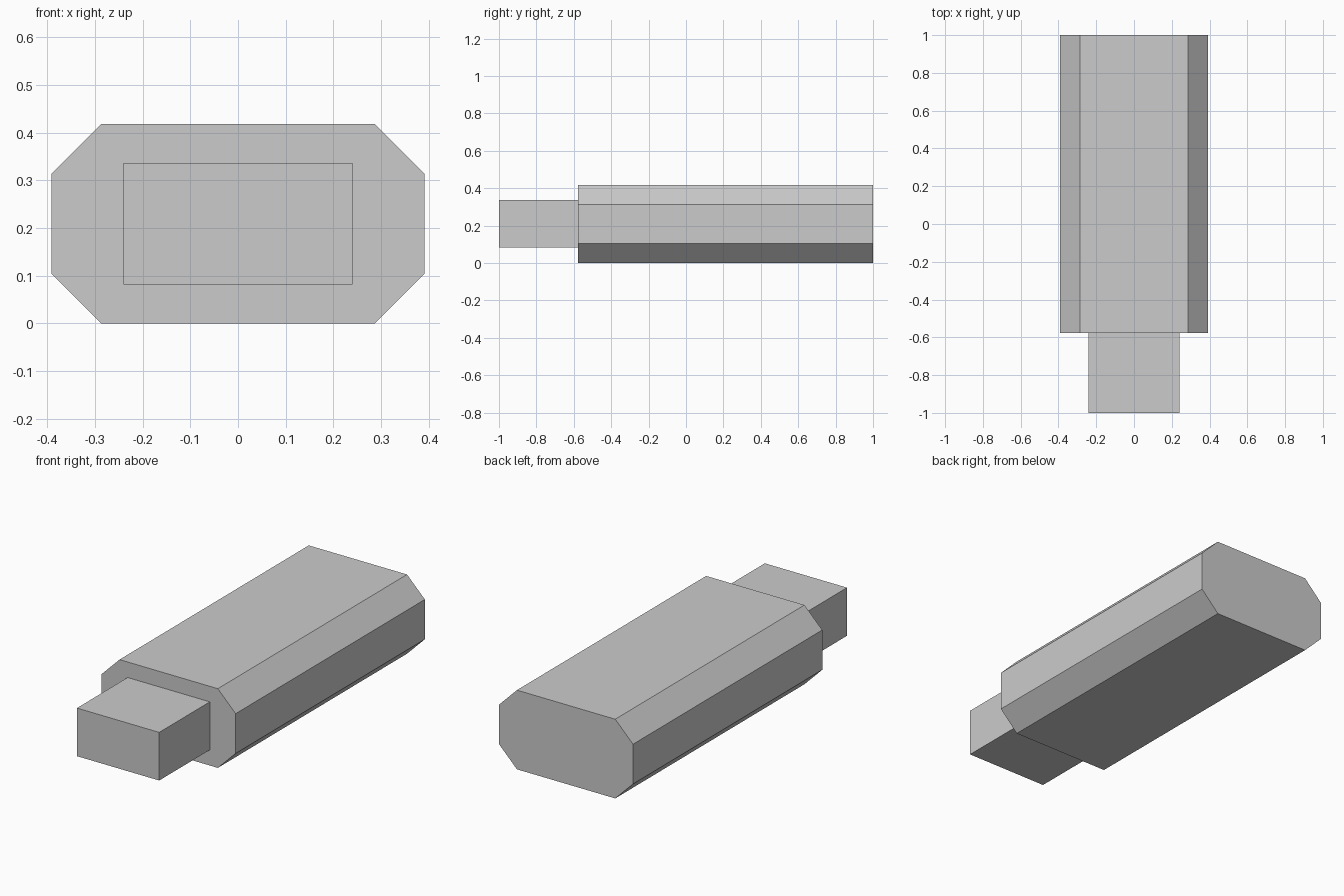
import bpy
import bmesh

cube = bpy.data.objects.get("Cube")
if cube:
    bpy.data.objects.remove(cube, do_unlink=True)

grey = bpy.data.materials.new("light grey")
grey.use_nodes = True
colour = (0.6, 0.6, 0.6, 1)
grey.diffuse_color = colour
grey.node_tree.nodes["Principled BSDF"].inputs["Base Color"].default_value = colour


def extrude_profile(name, profile, y_front, y_back):
    """Extrude an x-z outline along y into a closed solid."""
    bm = bmesh.new()
    front = bm.faces.new([bm.verts.new((x, y_front, z)) for x, z in profile])
    result = bmesh.ops.extrude_face_region(bm, geom=[front], use_keep_orig=True)
    moved = [v for v in result["geom"] if isinstance(v, bmesh.types.BMVert)]
    bmesh.ops.translate(bm, verts=moved, vec=(0, y_back - y_front, 0))
    bmesh.ops.recalc_face_normals(bm, faces=bm.faces)
    mesh = bpy.data.meshes.new(name)
    bm.to_mesh(mesh)
    bm.free()
    mesh.materials.append(grey)
    obj = bpy.data.objects.new(name, mesh)
    bpy.context.collection.objects.link(obj)
    return obj


def mirrored(right_side):
    """Complete a symmetric outline from its +x half, bottom to top."""
    return right_side + [(-x, z) for x, z in reversed(right_side)]


joint_y = -0.578

# Long casing with four bevelled edges
half_width, height, bevel = 0.391, 0.418, 0.104
casing = [(half_width - bevel, 0), (half_width, bevel),
          (half_width, height - bevel), (half_width - bevel, height)]
extrude_profile("casing", mirrored(casing), joint_y, 1)

# Rectangular plug at the front
extrude_profile("plug", mirrored([(0.24, 0.082), (0.24, 0.336)]), -1, joint_y)
